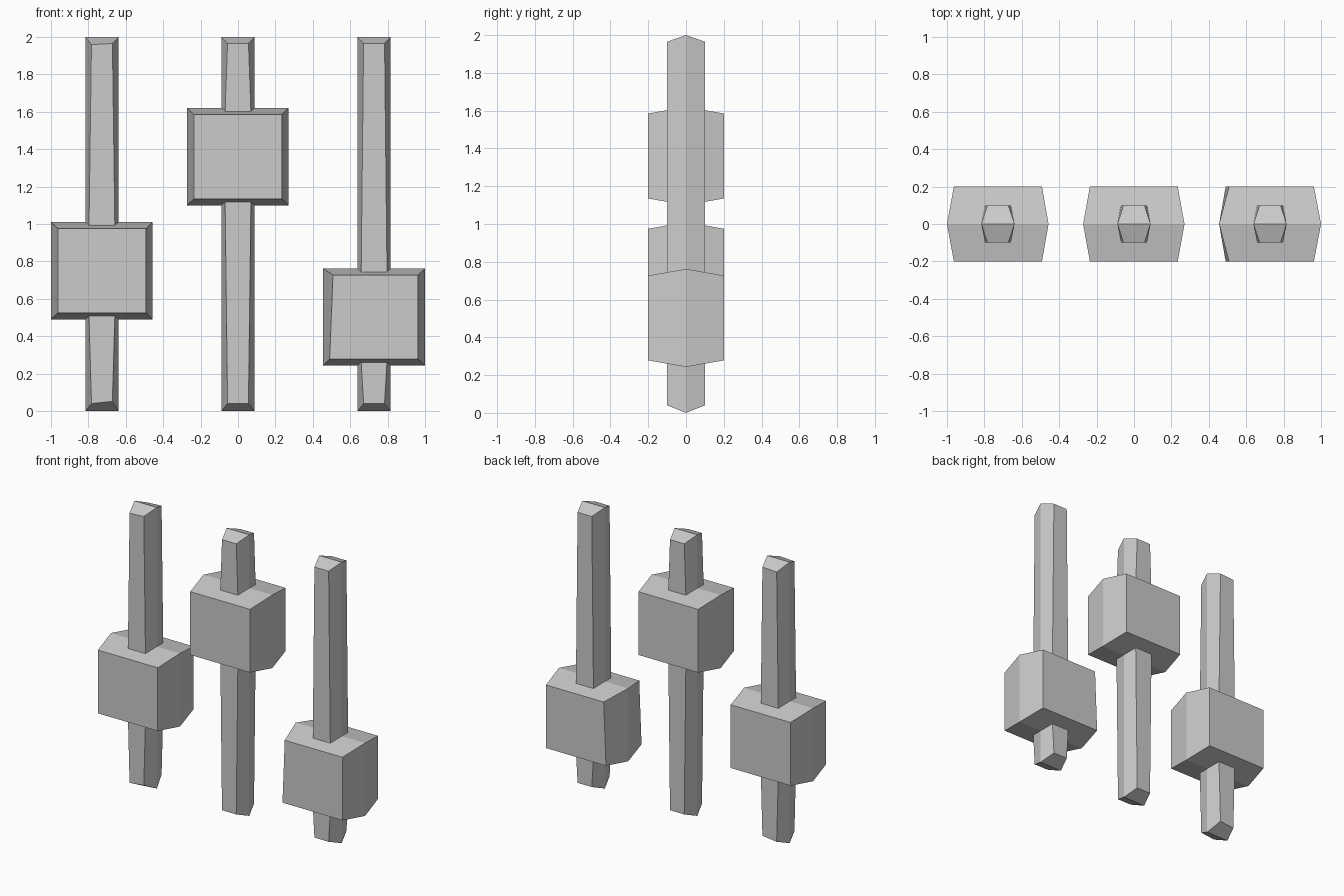
import bpy, bmesh

if "Cube" in bpy.data.objects:
    bpy.data.objects.remove(bpy.data.objects["Cube"])


def ridged_solid(name, front, rim, depth):
    """Solid with a front outline, a wider rim at y=0 and a mirrored back."""
    bm = bmesh.new()
    rings = [[bm.verts.new((x, y, z)) for x, z in pts]
             for pts, y in ((front, -depth), (rim, 0), (front, depth))]
    n = len(front)
    bm.faces.new(rings[0])
    bm.faces.new(rings[2][::-1])
    for a, b in zip(rings, rings[1:]):
        for i in range(n):
            j = (i + 1) % n
            bm.faces.new((a[i], b[i], b[j], a[j]))
    bmesh.ops.recalc_face_normals(bm, faces=bm.faces)
    me = bpy.data.meshes.new(name)
    bm.to_mesh(me)
    bm.free()
    ob = bpy.data.objects.new(name, me)
    bpy.context.collection.objects.link(ob)
    return ob


def outline(rows):
    """Closed outline from (z_left, z_right, x_left, x_right) rows, bottom up."""
    return ([(r[2], r[0]) for r in rows[::-1]] + [(r[3], r[1]) for r in rows])


def slider(name, cx, z0, z1, block_rim, block_front, skew):
    # knob block
    block = ridged_solid(
        name + "_block",
        outline([(z0 + .035, z0 + .035, block_front[0], block_front[2]),
                 (z1 - .035, z1 - .035, block_front[1], block_front[2])]),
        outline([(z0, z0, *block_rim), (z1, z1, *block_rim)]), 0.2)
    # bar: its flat face narrows towards both tips
    tip, wide, rim = (cx - .056, cx + .056), (cx - .069, cx + .069), (cx - .0885, cx + .0885)
    a, b = z0 + .02, z1 - .02
    bar = ridged_solid(
        name + "_bar",
        outline([(.04, .04 + skew, *tip), (a, a, *wide), (b, b, *wide),
                 (1.965 - skew / 2, 1.965, *tip)]),
        outline([(z, z, *rim) for z in (0, a, b, 2)]), 0.1)
    # join bar and block into one clean shell
    mod = block.modifiers.new("join_bar", 'BOOLEAN')
    mod.operation = 'UNION'
    mod.solver = 'EXACT'
    mod.object = bar
    bpy.context.view_layer.objects.active = block
    bpy.ops.object.modifier_apply(modifier=mod.name)
    bpy.data.objects.remove(bar)
    block.name = name


slider("left_slider", -.7275, .49, 1.01, (-1, -.457), (-.963, -.963, -.492), .012)
slider("middle_slider", 0, 1.10, 1.62, (-.272, .27), (-.236, -.236, .234), 0)
slider("right_slider", .7275, .243, .762, (.455, 1), (.49, .508, .962), 0)
